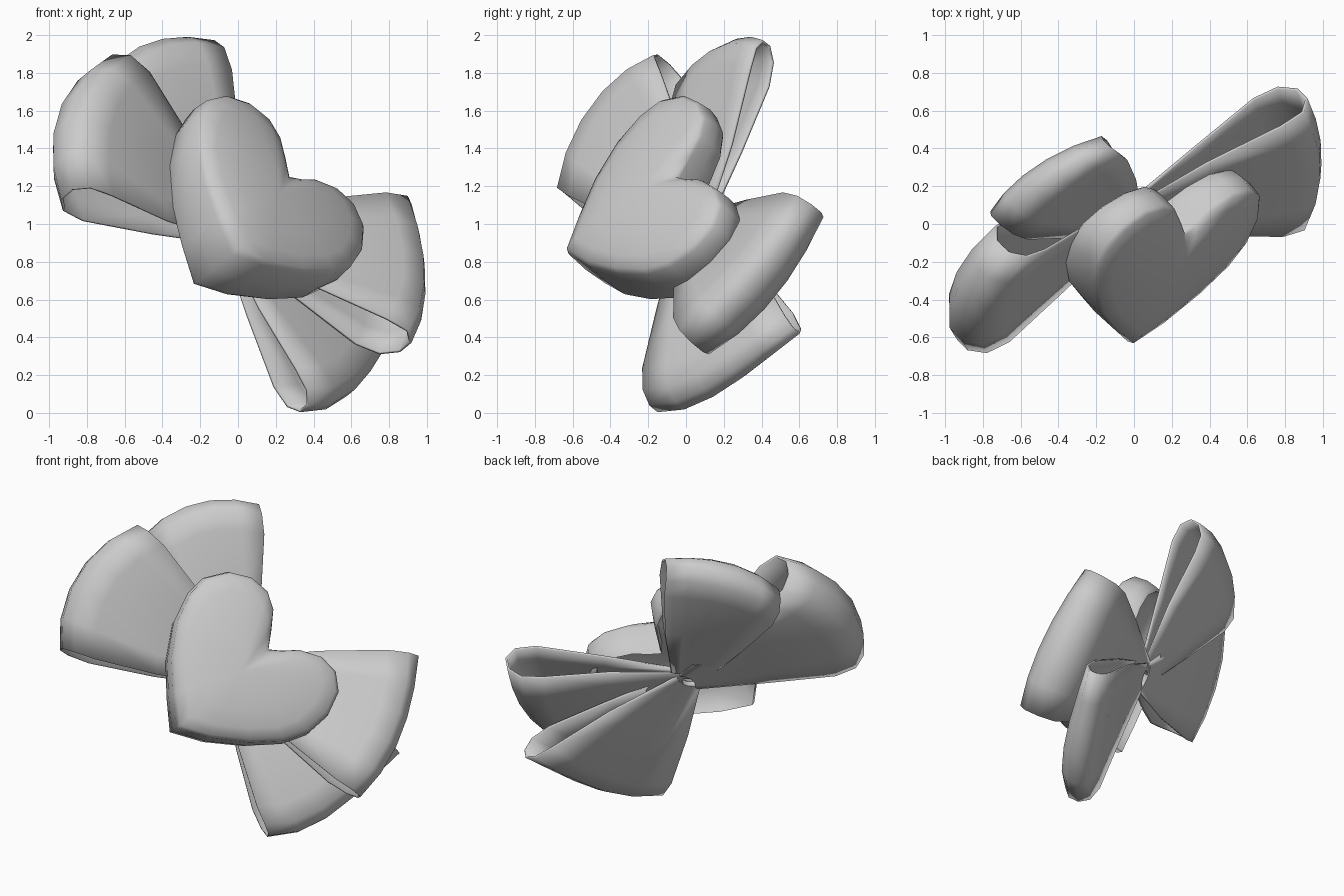
import bpy, bmesh, math
from mathutils import Vector

if "Cube" in bpy.data.objects:
    bpy.data.objects.remove(bpy.data.objects["Cube"])

mat = bpy.data.materials.new("soft_grey")
mat.use_nodes = True
mat.diffuse_color = (0.6, 0.6, 0.6, 1)
mat.node_tree.nodes["Principled BSDF"].inputs["Base Color"].default_value = (0.6, 0.6, 0.6, 1)

# The bow lies in a tilted plane: U right, V up, W towards its face
U = Vector((0.707, 0.707, 0))
V = Vector((-0.354, 0.354, 0.866))
W = Vector((0.612, -0.612, 0.5))


def place(u, v, w):
    return U * u + V * v + W * w + Vector((0, 0, 1))


def mix(a, b, t):
    return a + (b - a) * t


def finish(name, bm, angle):
    bmesh.ops.recalc_face_normals(bm, faces=bm.faces)
    mesh = bpy.data.meshes.new(name)
    bm.to_mesh(mesh)
    bm.free()
    obj = bpy.data.objects.new(name, mesh)
    bpy.context.collection.objects.link(obj)
    mesh.materials.append(mat)
    bpy.ops.object.select_all(action='DESELECT')
    obj.select_set(True)
    bpy.context.view_layer.objects.active = obj
    bpy.ops.object.shade_smooth_by_angle(angle=math.radians(angle))
    return obj


# Blunt wedge section of a ribbon loop: (share of radius, share of half thickness)
SECTION = [(0.03, 0.16), (0.45, 0.54), (0.82, 1.0), (0.94, 0.9), (1.0, 0.35),
           (1.0, -0.35), (0.94, -0.9), (0.82, -1.0), (0.45, -0.54), (0.03, -0.16)]
STEPS = 5
GATHER = 0.09  # half width of the ribbon where it is gathered at the centre


def ribbon_loop(name, angles, radii, back, front):
    """Fan-shaped loop; radii are start, middle, end; back and front are edge depths."""
    bm = bmesh.new()
    rows = []
    for i in range(STEPS + 1):
        t = i / STEPS
        arch = 4 * t * (1 - t)
        a = math.radians(mix(*angles, t))
        lo, hi = mix(*back, t), mix(*front, t)
        mid, half = (lo + hi) / 2, (hi - lo) / 2 * (1 + 0.2 * arch)
        r = mix(mix(radii[0], radii[2], t), radii[1], arch)
        row = []
        for p, h in SECTION:
            # Sideways shift keeps the ribbon broad near the centre (angles run clockwise)
            side = -GATHER * (2 * t - 1) * (1 - p ** 4)
            row.append(bm.verts.new(place(r * p * math.cos(a) - side * math.sin(a),
                                          r * p * math.sin(a) + side * math.cos(a),
                                          -0.06 * (1 - p) + mid * p + h * half)))
        rows.append(row)
    for ra, rb in zip(rows, rows[1:]):
        for j in range(len(SECTION)):
            k = (j + 1) % len(SECTION)
            bm.faces.new((ra[j], ra[k], rb[k], rb[j]))
    obj = finish(name, bm, 60)
    solid = obj.modifiers.new("cloth_thickness", 'SOLIDIFY')
    solid.thickness = 0.014
    solid.offset = -1


# Four loops fanned around the centre, each twisted like a pinwheel
ribbon_loop("left_loop", (168, 121), (1.12, 1.18, 1.12), (-0.22, -0.07), (0.05, 0.23))
ribbon_loop("top_loop", (119, 79), (1.04, 1.09, 1.05), (-0.20, 0.04), (0.02, 0.22))
ribbon_loop("right_loop", (0, -52), (1.12, 1.08, 1.09), (0.04, 0.04), (0.29, 0.32))
ribbon_loop("bottom_loop", (-30, -83), (1.15, 1.07, 1.04), (-0.22, -0.27), (-0.05, -0.07))

# Puffy heart over the knot
HEART = [(-0.47, -0.35), (-0.475, -0.13), (-0.466, 0.10), (-0.407, 0.33), (-0.308, 0.50),
         (-0.204, 0.59), (-0.05, 0.615), (0.09, 0.57), (0.185, 0.475), (0.213, 0.357),
         (0.19, 0.23), (0.16, 0.105), (0.245, 0.09), (0.356, 0.087), (0.498, 0.03),
         (0.579, -0.07), (0.587, -0.20), (0.51, -0.335), (0.372, -0.44), (0.21, -0.485),
         (-0.012, -0.478), (-0.265, -0.43)]
CU, CV = -0.04, -0.03
# Rings from the shallow back recess, around the rim, up to the crown:
# (scale, depth at the tip, extra depth towards the lobes)
RINGS = [(0.86, 0.10, 0.10), (0.94, -0.06, 0.19), (0.98, -0.03, 0.18), (1.0, 0.12, 0.10),
         (0.985, 0.28, 0.03), (0.95, 0.32, 0.01), (0.80, 0.35, 0), (0.55, 0.375, 0),
         (0.25, 0.385, 0)]
bm = bmesh.new()
rings = [[bm.verts.new(place(CU + (u - CU) * s, CV + (v - CV) * s,
                             w + tilt * (0.75 * (u + 0.47) + 0.66 * (v + 0.35))))
          for u, v in HEART] for s, w, tilt in RINGS]
n = len(HEART)
for ra, rb in zip(rings, rings[1:]):
    for j in range(n):
        bm.faces.new((ra[j], ra[(j + 1) % n], rb[(j + 1) % n], rb[j]))
for ring, depth in ((rings[0], 0.15), (rings[-1], 0.39)):
    hub = bm.verts.new(place(CU, CV, depth))
    for j in range(n):
        bm.faces.new((ring[j], ring[(j + 1) % n], hub))
finish("heart", bm, 80)
